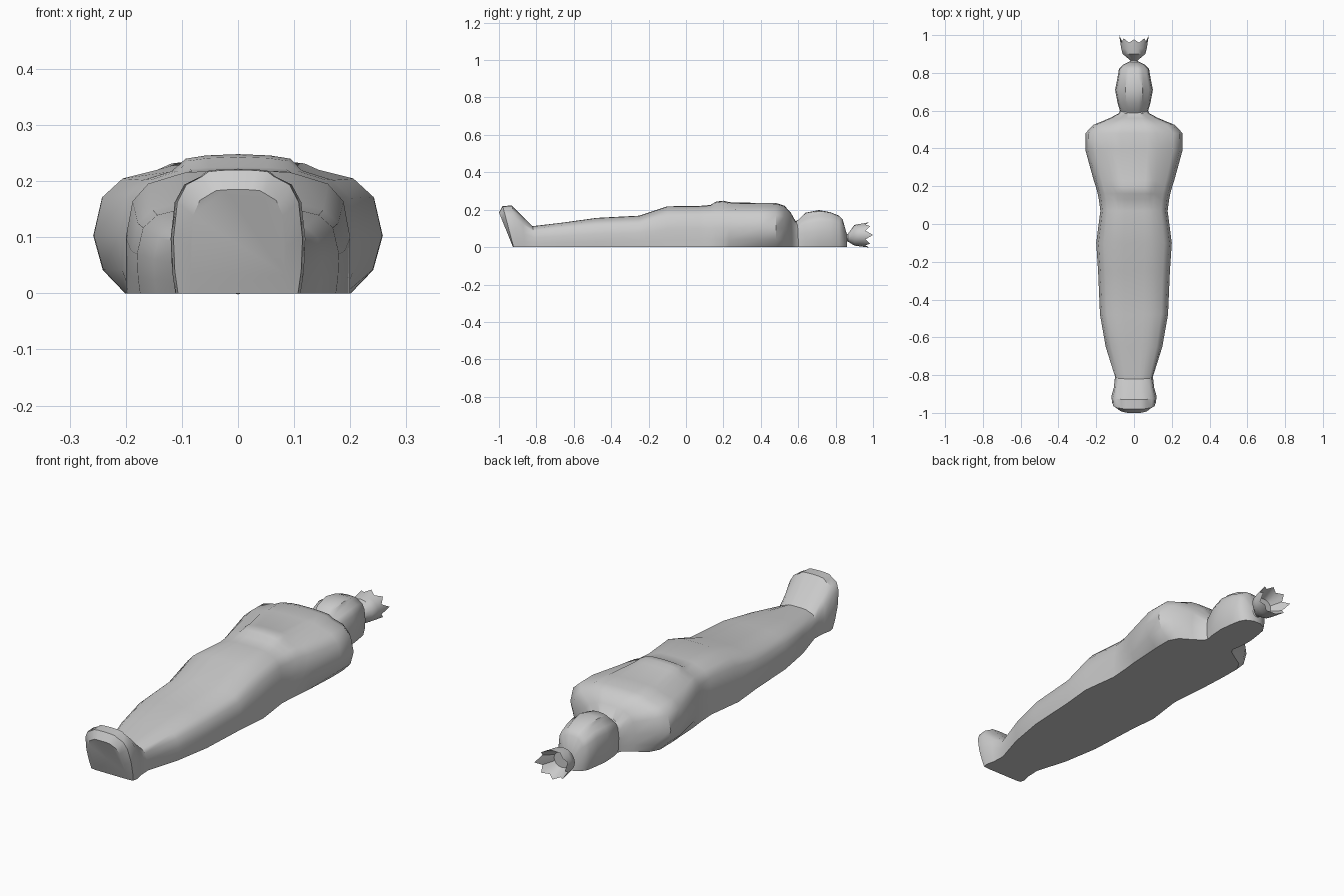
import bpy, bmesh, math


def finish(name, bm, angle=40):
    bmesh.ops.recalc_face_normals(bm, faces=bm.faces)
    mesh = bpy.data.meshes.new(name)
    bm.to_mesh(mesh)
    bm.free()
    ob = bpy.data.objects.new(name, mesh)
    bpy.context.collection.objects.link(ob)
    bpy.ops.object.select_all(action='DESELECT')
    ob.select_set(True)
    bpy.context.view_layer.objects.active = ob
    bpy.ops.object.shade_smooth_by_angle(angle=math.radians(angle))
    return ob


def bridge(bm, rings):
    for a, b in zip(rings, rings[1:]):
        n = len(a)
        for i in range(n):
            j = (i + 1) % n
            bm.faces.new((a[i], a[j], b[j], b[i]))


def loft(name, stations):
    # station: y at bottom, y at top, half width, floor width ratio, side height, centre height
    bm = bmesh.new()
    rings = []
    for yb, yt, w, b, h, c in stations:
        half = [(b * w, 0), ((0.3 * b + 0.7) * w, 0.19 * h), (w, 0.47 * h),
                (0.94 * w, 0.78 * h), (0.8 * w, 0.93 * h), (0.56 * w, h),
                (0.46 * w, h + 0.72 * (c - h)), (0.28 * w, h + 0.92 * (c - h))]
        pts = half + [(0, c)] + [(-x, z) for x, z in reversed(half)]
        rings.append([bm.verts.new((x, yb + (yt - yb) * z / c, z)) for x, z in pts])
    bridge(bm, rings)
    bm.faces.new(rings[0])
    bm.faces.new(rings[-1])
    return finish(name, bm)


# Wrapped body from soles to neck, with a raised block for the folded arms
loft("wrapped_body", [
    (-0.925, -1.00, 0.085, 0.95, 0.178, 0.185),
    (-0.922, -0.98, 0.115, 0.93, 0.208, 0.220),
    (-0.900, -0.93, 0.120, 0.93, 0.208, 0.222),
    (-0.86, -0.875, 0.107, 0.96, 0.158, 0.165),
    (-0.80, -0.82, 0.100, 1.00, 0.106, 0.112),
    (-0.65, -0.65, 0.150, 0.97, 0.128, 0.132),
    (-0.48, -0.48, 0.180, 0.97, 0.150, 0.156),
    (-0.25, -0.25, 0.190, 0.98, 0.160, 0.168),
    (-0.10, -0.10, 0.200, 1.00, 0.210, 0.218),
    (0.07, 0.07, 0.178, 1.00, 0.212, 0.220),
    (0.13, 0.13, 0.186, 0.98, 0.212, 0.225),
    (0.16, 0.16, 0.192, 0.96, 0.218, 0.243),
    (0.20, 0.20, 0.203, 0.93, 0.219, 0.248),
    (0.23, 0.23, 0.213, 0.90, 0.217, 0.240),
    (0.39, 0.39, 0.257, 0.78, 0.220, 0.236),
    (0.48, 0.48, 0.258, 0.78, 0.218, 0.236),
    (0.525, 0.525, 0.215, 0.82, 0.205, 0.222),
    (0.56, 0.56, 0.130, 0.92, 0.175, 0.185),
    (0.585, 0.585, 0.082, 1.00, 0.132, 0.140),
    (0.61, 0.61, 0.070, 1.00, 0.125, 0.130),
])

# Head
loft("head", [
    (0.575, 0.575, 0.068, 1.00, 0.120, 0.130),
    (0.60, 0.60, 0.075, 0.97, 0.138, 0.146),
    (0.64, 0.64, 0.087, 0.92, 0.160, 0.184),
    (0.71, 0.71, 0.100, 0.85, 0.175, 0.198),
    (0.77, 0.77, 0.088, 0.88, 0.172, 0.187),
    (0.82, 0.82, 0.080, 0.86, 0.156, 0.167),
    (0.845, 0.838, 0.060, 0.88, 0.140, 0.148),
    (0.862, 0.858, 0.022, 0.90, 0.070, 0.075),
])

# Tied tuft flaring out to a jagged open rim
bm = bmesh.new()
N = 16
rings = []
for y, rx, rz, cz, jag in [(0.845, 0.030, 0.028, 0.050, 0), (0.865, 0.018, 0.020, 0.050, 0),
                           (0.90, 0.060, 0.055, 0.063, 0), (0.93, 0.068, 0.060, 0.064, 0),
                           (0.96, 0.070, 0.060, 0.065, 1), (0.91, 0.040, 0.036, 0.064, 0)]:
    ring = []
    for i in range(N):
        a = 2 * math.pi * i / N
        tip = jag * (i % 2 == 0)
        s = 1 + 0.12 * tip
        dy = tip * (0.018 + 0.022 * math.cos(a) ** 4)
        ring.append(bm.verts.new((rx * s * math.cos(a), y + dy, cz + rz * s * math.sin(a))))
    rings.append(ring)
bridge(bm, rings)
bm.faces.new(rings[0])
bm.faces.new(rings[-1])
finish("tied_tuft", bm)
